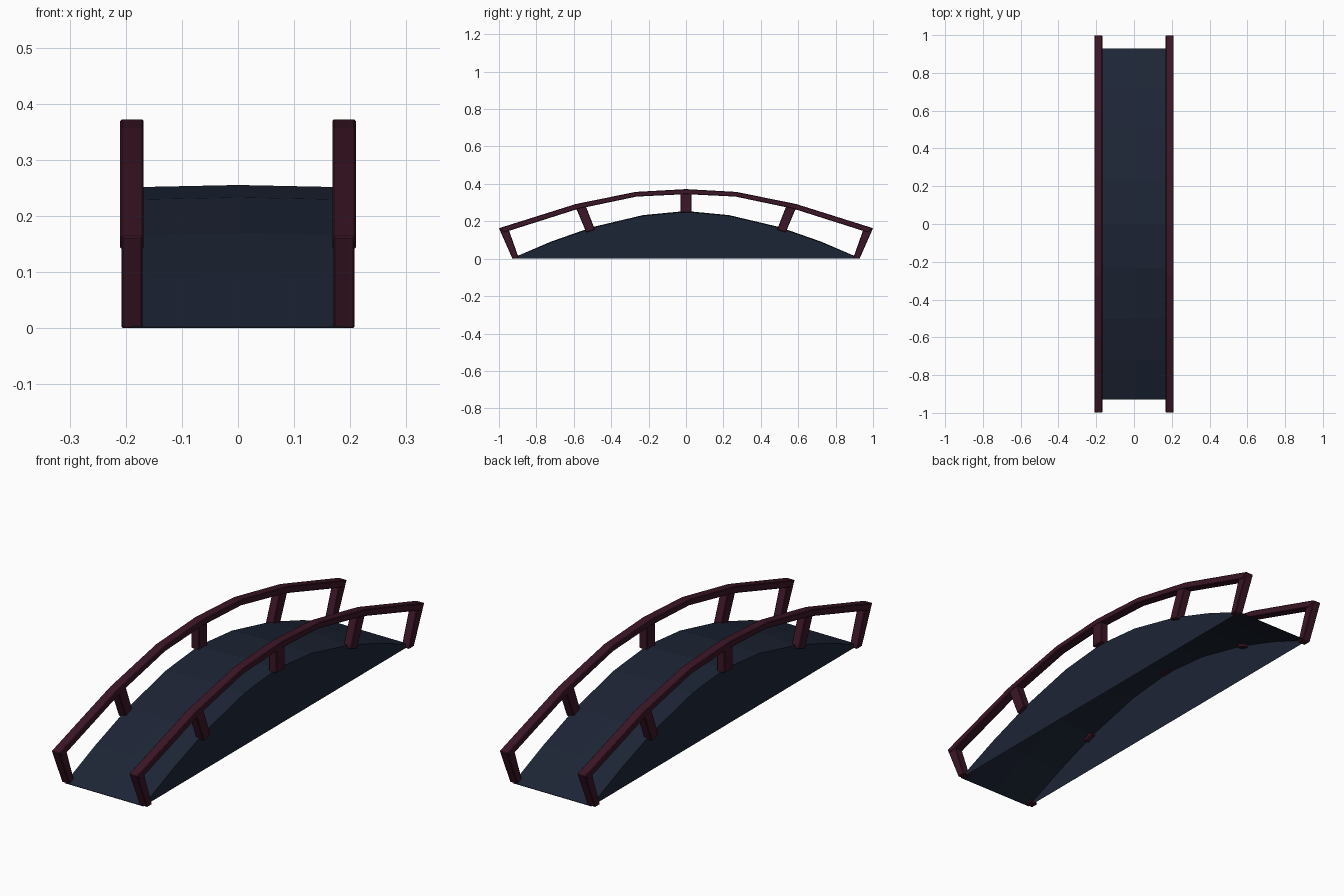
import bpy, bmesh

if "Cube" in bpy.data.objects:
    bpy.data.objects.remove(bpy.data.objects["Cube"])

def material(name, color):
    m = bpy.data.materials.new(name)
    m.diffuse_color = (*color, 1)
    m.use_nodes = True
    m.node_tree.nodes["Principled BSDF"].inputs["Base Color"].default_value = m.diffuse_color
    return m

NAVY = material("navy", (0.012, 0.018, 0.036))
MAROON = material("maroon", (0.045, 0.008, 0.02))

def finish(name, bm, mat):
    bmesh.ops.remove_doubles(bm, verts=bm.verts, dist=1e-5)
    bmesh.ops.recalc_face_normals(bm, faces=bm.faces)
    me = bpy.data.meshes.new(name)
    bm.to_mesh(me)
    bm.free()
    me.materials.append(mat)
    ob = bpy.data.objects.new(name, me)
    bpy.context.collection.objects.link(ob)
    return ob

def both_ends(half):
    # mirror a list of (y, z) starting at y = 0 to the other end
    return [(-y, z) for y, z in reversed(half[1:])] + half

# arched deck with side walls, open underneath
deck_line = both_ends([(0, .251), (.23, .229), (.5, .165), (.72, .088), (.93, .002)])
HALF = 0.19
bm = bmesh.new()
rows = []
for y, z in deck_line:
    camber = 0.004 if z > 0.01 else 0
    rows.append([bm.verts.new(p) for p in
                 ((-HALF, y, 0), (-HALF, y, z), (0, y, z + camber), (HALF, y, z), (HALF, y, 0))])
for a, b in zip(rows, rows[1:]):
    for i in range(4):
        bm.faces.new((a[i], a[i + 1], b[i + 1], b[i]))
# small end lips
for r in (rows[0], rows[-1]):
    bm.faces.new(r)
finish("arched_deck", bm, NAVY)

def side_prism(name, outline, x0, x1):
    # extrude a (y, z) outline across x
    bm = bmesh.new()
    face = bm.faces.new([bm.verts.new((x0, y, z)) for y, z in outline])
    ext = bmesh.ops.extrude_face_region(bm, geom=[face])
    verts = [v for v in ext["geom"] if isinstance(v, bmesh.types.BMVert)]
    bmesh.ops.translate(bm, verts=verts, vec=(x1 - x0, 0, 0))
    ob = finish(name, bm, MAROON)
    bev = ob.modifiers.new("bevel", "BEVEL")
    bev.width = 0.003
    bev.segments = 1
    return ob

# handrail and post outlines seen from the side
rail_top = both_ends([(0, .372), (.27, .357), (.59, .292), (1.0, .163)])
rail_low = both_ends([(0, .345), (.265, .332), (.575, .267), (.975, .140)])
end_post = [(.893, .0), (.928, .0), (1.0, .163), (.985, .168), (.946, .150)]
mid_post = [(.487, .155), (.533, .140), (.594, .285), (.54, .292)]
centre_post = [(-.029, .246), (.029, .246), (.029, .355), (-.029, .355)]

for side, s in (("left", -1), ("right", 1)):
    x0, x1 = s * 0.168, s * 0.21
    side_prism(f"{side}_handrail", rail_top + rail_low[::-1], x0, x1)
    side_prism(f"{side}_centre_post", centre_post, s * 0.170, s * 0.208)
    for end, e in (("front", -1), ("back", 1)):
        for part, outline in (("end_post", end_post), ("mid_post", mid_post)):
            side_prism(f"{side}_{end}_{part}", [(e * y, z) for y, z in outline],
                       s * 0.170, s * 0.208)
